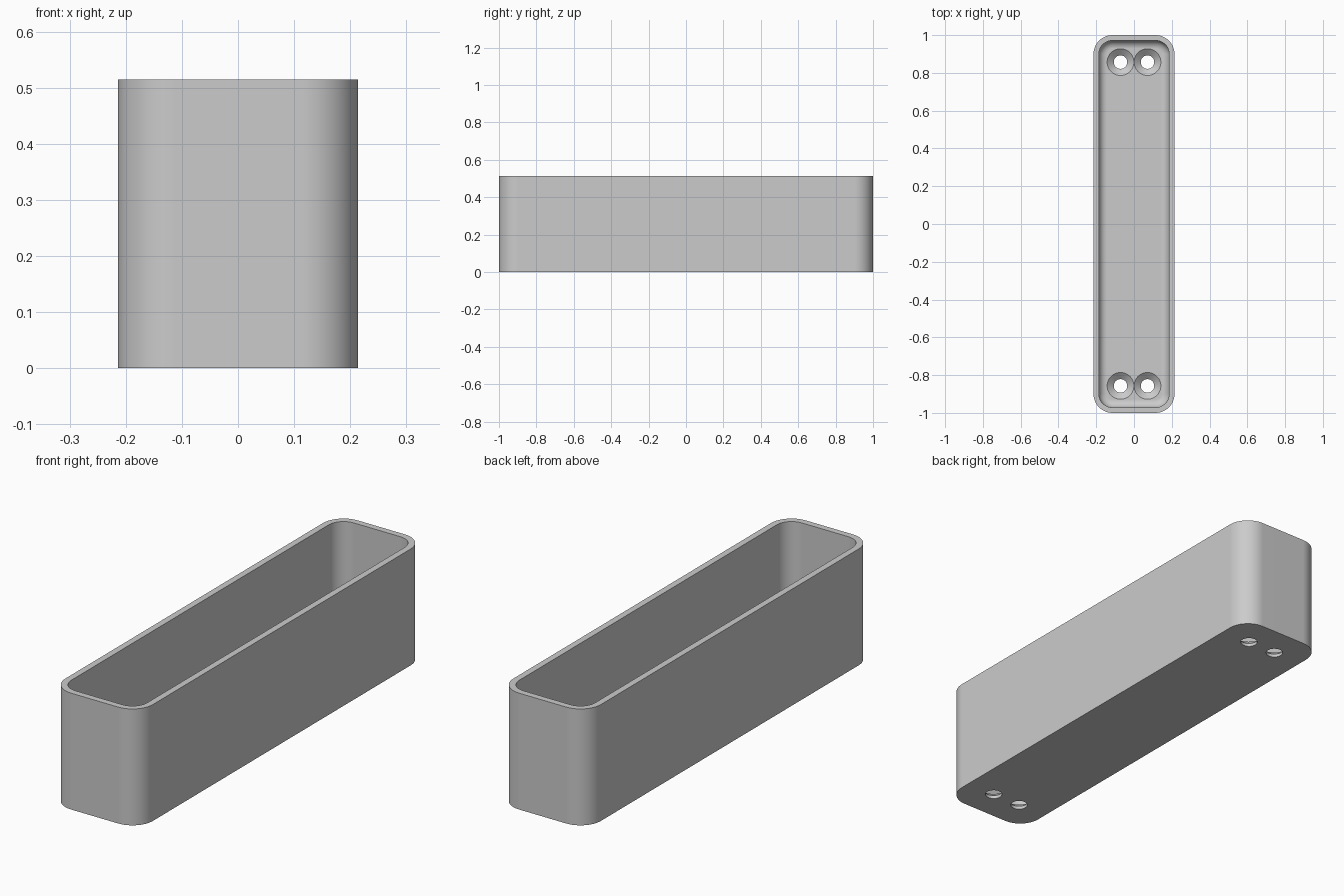
import bpy, bmesh, math

cube = bpy.data.objects.get("Cube")
if cube:
    bpy.data.objects.remove(cube, do_unlink=True)

HALF_X, HALF_Y, HEIGHT = 0.2143, 1.0, 0.5145
CORNER, WALL, FLOOR, FILLET = 0.1, 0.0286, 0.043, 0.043
ARC, FILLET_STEPS, HOLE_SIDES = 12, 8, 48

grey = bpy.data.materials.new("plain grey")
grey.use_nodes = True
grey.diffuse_color = (0.6, 0.6, 0.6, 1)
grey.node_tree.nodes["Principled BSDF"].inputs["Base Color"].default_value = grey.diffuse_color


def rounded_ring(bm, inset, z):
    """Rounded rectangle, shrunk evenly by inset."""
    r = CORNER - inset
    ring = []
    for k, (sx, sy) in enumerate([(1, 1), (-1, 1), (-1, -1), (1, -1)]):
        for i in range(ARC + 1):
            a = math.pi / 2 * (k + i / ARC)
            ring.append(bm.verts.new((sx * (HALF_X - CORNER) + r * math.cos(a),
                                      sy * (HALF_Y - CORNER) + r * math.sin(a), z)))
    return ring


def circle_ring(bm, x, y, radius, z):
    step = math.tau / HOLE_SIDES
    return [bm.verts.new((x + radius * math.cos(i * step), y + radius * math.sin(i * step), z))
            for i in range(HOLE_SIDES)]


def loft(bm, rings):
    """Skin between successive rings and cap both ends."""
    for a, b in zip(rings, rings[1:]):
        for i in range(len(a)):
            j = (i + 1) % len(a)
            bm.faces.new((a[i], a[j], b[j], b[i]))
    bm.faces.new(rings[0])
    bm.faces.new(rings[-1])


def make_object(name, bm):
    bmesh.ops.recalc_face_normals(bm, faces=bm.faces)
    mesh = bpy.data.meshes.new(name)
    bm.to_mesh(mesh)
    bm.free()
    mesh.materials.append(grey)
    obj = bpy.data.objects.new(name, mesh)
    bpy.context.collection.objects.link(obj)
    return obj


# Open tray: outer wall, flat rim, inner wall, rounded floor edge
bm = bmesh.new()
profile = [(0, 0), (0, HEIGHT), (WALL, HEIGHT)]
for i in range(FILLET_STEPS + 1):
    a = math.pi / 2 * i / FILLET_STEPS
    profile.append((WALL + FILLET * (1 - math.cos(a)), FLOOR + FILLET * (1 - math.sin(a))))
loft(bm, [rounded_ring(bm, inset, z) for inset, z in profile])
tray = make_object("tray", bm)

# Countersunk screw holes, a pair at each end
bm = bmesh.new()
hole_profile = [(0.0357, -0.05), (0.0357, 0.0143), (0.0708, FLOOR), (0.0708, FLOOR + 0.02)]
for x in (-0.0714, 0.0714):
    for y in (-0.857, 0.857):
        loft(bm, [circle_ring(bm, x, y, r, z) for r, z in hole_profile])
cutter = make_object("screw_hole_cutter", bm)
cutter.hide_render = True

bpy.ops.object.select_all(action='DESELECT')
bpy.context.view_layer.objects.active = tray
tray.select_set(True)
cut = tray.modifiers.new("screw holes", 'BOOLEAN')
cut.operation = 'DIFFERENCE'
cut.solver = 'EXACT'
cut.object = cutter
bpy.ops.object.modifier_apply(modifier=cut.name)
bpy.data.objects.remove(cutter, do_unlink=True)

# Smooth corners, crisp rims, flat walls
bpy.ops.object.shade_smooth_by_angle(angle=math.radians(30))
weighted = tray.modifiers.new("flat walls", 'WEIGHTED_NORMAL')
weighted.keep_sharp = True
